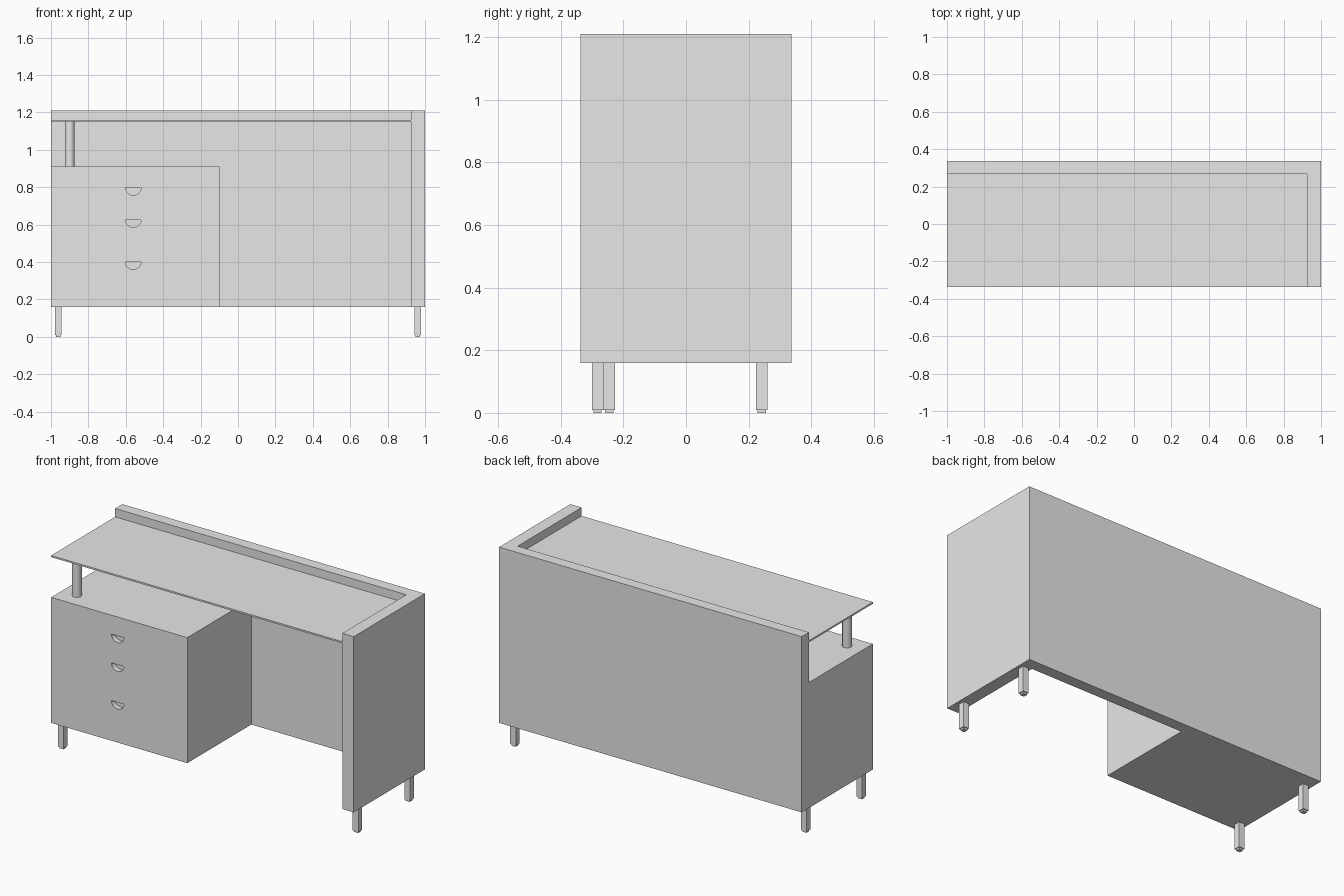
import bpy, bmesh, math

if "Cube" in bpy.data.objects:
    bpy.data.objects.remove(bpy.data.objects["Cube"], do_unlink=True)

grey = bpy.data.materials.new("plain grey")
grey.use_nodes = True
grey.diffuse_color = (0.8, 0.8, 0.8, 1)
grey.node_tree.nodes["Principled BSDF"].inputs["Base Color"].default_value = (0.8, 0.8, 0.8, 1)

W, D = 1.0, 0.336              # half width and half depth
BASE, DESK, TOP = 0.16, 0.91, 1.21
BACK, SIDE, CAB = 0.268, 0.925, -0.1   # inner faces of back, side panel, cabinet


def add_object(name, bm):
    bmesh.ops.recalc_face_normals(bm, faces=bm.faces)
    mesh = bpy.data.meshes.new(name)
    bm.to_mesh(mesh)
    bm.free()
    mesh.materials.append(grey)
    obj = bpy.data.objects.new(name, mesh)
    bpy.context.collection.objects.link(obj)
    return obj


def raise_face(bm, face, offset):
    """Extrude a face along an offset and return the new cap."""
    new = bmesh.ops.extrude_face_region(bm, geom=[face])["geom"]
    verts = [e for e in new if isinstance(e, bmesh.types.BMVert)]
    bmesh.ops.translate(bm, verts=verts, vec=offset)
    return next(e for e in new if isinstance(e, bmesh.types.BMFace))


def add_box(bm, low, high):
    v = bmesh.ops.create_cube(bm, size=1)["verts"]
    bmesh.ops.scale(bm, verts=v, vec=[b - a for a, b in zip(low, high)])
    bmesh.ops.translate(bm, verts=v, vec=[(a + b) / 2 for a, b in zip(low, high)])


# Body: U-shaped footprint up to the cabinet top, then the L of back and side
bm = bmesh.new()
outline = [(-W, -D), (CAB, -D), (CAB, BACK), (SIDE, BACK), (SIDE, -D),
           (W, -D), (W, D), (-W, D), (-W, BACK)]
foot = bm.faces.new([bm.verts.new((x, y, BASE)) for x, y in outline])
cap = raise_face(bm, foot, (0, 0, DESK - BASE))
ends = [v for v in cap.verts if v.co.x < CAB + 0.01 and abs(v.co.y - BACK) < 0.001]
bmesh.ops.connect_verts(bm, verts=ends)
panel = next(f for f in bm.faces if f.calc_center_median().z > DESK - 0.01
             and any(v.co.x > SIDE for v in f.verts))
raise_face(bm, panel, (0, 0, TOP - DESK))
if panel.is_valid:
    bmesh.ops.delete(bm, geom=[panel], context="FACES_ONLY")
bmesh.ops.recalc_face_normals(bm, faces=bm.faces)
bmesh.ops.dissolve_limit(bm, angle_limit=0.01, verts=bm.verts, edges=bm.edges)
body = add_object("desk_body", bm)

# Half-round finger pulls recessed into the cabinet front
bm = bmesh.new()
for z in (0.797, 0.625, 0.4):
    arc = [math.pi * (1 + i / 14) for i in range(15)]
    pull = bm.faces.new([bm.verts.new((-0.56 + 0.042 * math.cos(a), -D - 0.02,
                                       z + 0.04 * math.sin(a))) for a in arc])
    raise_face(bm, pull, (0, 0.05, 0))
cutter = add_object("pull_cutter", bm)
cutter.hide_render = True
cut = body.modifiers.new("pulls", "BOOLEAN")
cut.operation, cut.solver, cut.object = "DIFFERENCE", "EXACT", cutter
bpy.context.view_layer.objects.active = body
bpy.ops.object.modifier_apply(modifier=cut.name)
bpy.data.objects.remove(cutter, do_unlink=True)

# Thin raised worktop
bm = bmesh.new()
add_box(bm, (-W, -D, 1.15), (SIDE, BACK, 1.16))
add_object("worktop", bm)

# Round post carrying the free corner of the worktop
bpy.ops.mesh.primitive_cylinder_add(vertices=32, radius=0.026, depth=1.15 - DESK,
                                    location=(-0.9, -0.235, (1.15 + DESK) / 2))
post = bpy.context.object
post.name = "worktop_post"
post.data.materials.append(grey)
bpy.ops.object.shade_smooth_by_angle()

# Square legs with small foot pads
legs = {"front_right_leg": (-0.961, -0.282), "front_left_leg": (0.961, -0.245),
        "back_right_leg": (-0.961, 0.242), "back_left_leg": (0.961, 0.242)}
for name, (x, y) in legs.items():
    bm = bmesh.new()
    for r, low, high in ((0.0185, 0.01, BASE), (0.013, 0, 0.01)):
        add_box(bm, (x - r, y - r, low), (x + r, y + r, high))
    add_object(name, bm)
